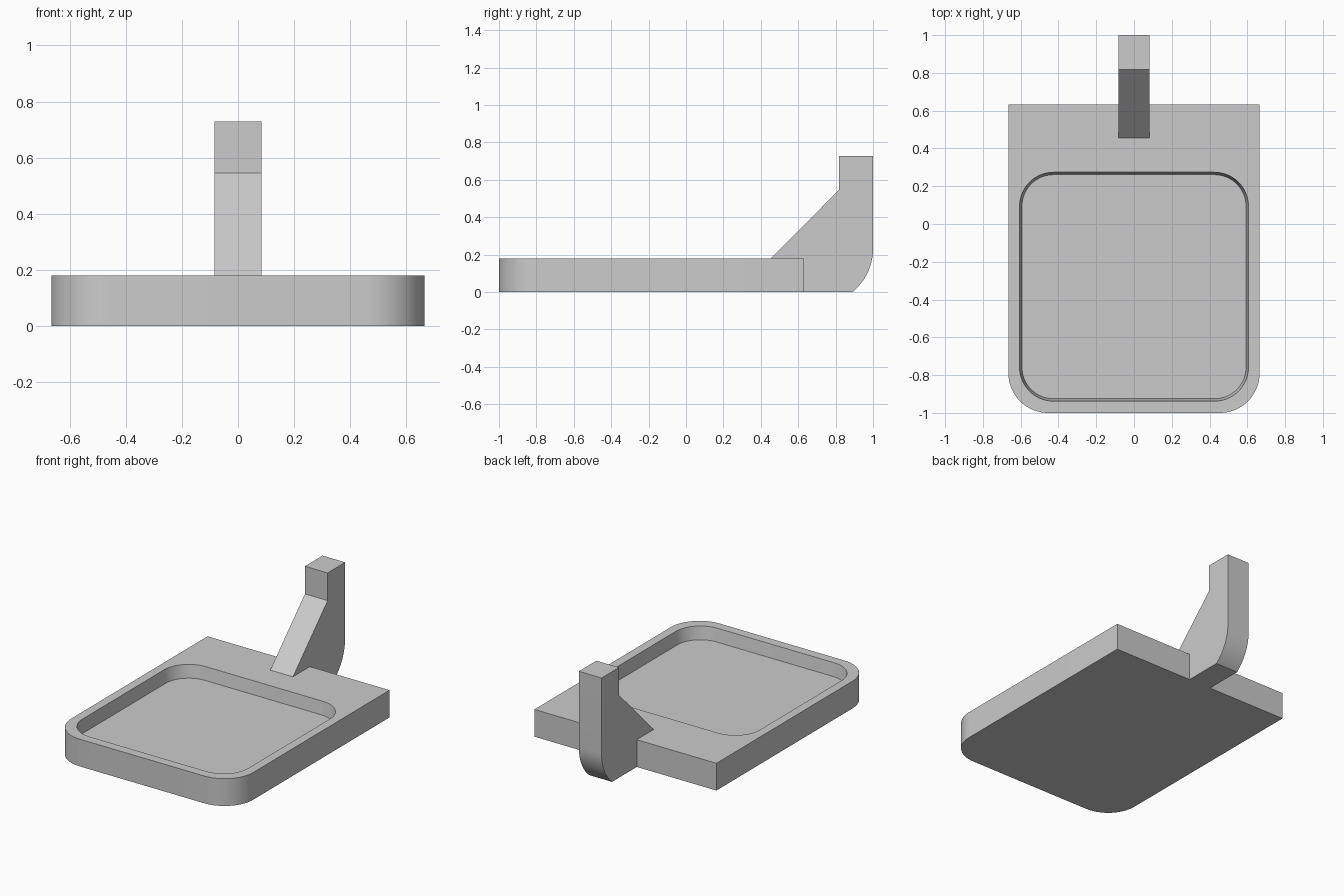
import bpy, bmesh
from math import sin, cos, pi, radians, asin

cube = bpy.data.objects.get("Cube")
if cube:
    bpy.data.objects.remove(cube, do_unlink=True)

GREY = (0.6, 0.6, 0.6, 1)
grey = bpy.data.materials.new("plain_grey")
grey.use_nodes = True
grey.diffuse_color = GREY
grey.node_tree.nodes["Principled BSDF"].inputs["Base Color"].default_value = GREY


def arc(cx, cy, r, start, end, steps=16):
    angles = [start + (end - start) * i / steps for i in range(steps + 1)]
    return [(cx + r * cos(a), cy + r * sin(a)) for a in angles]


def rounded_outline(half_x, y0, y1, front_r, back_r):
    """Counter-clockwise outline; a zero radius leaves a sharp corner."""
    points = []
    corners = [(1, 1, back_r), (-1, 1, back_r), (-1, -1, front_r), (1, -1, front_r)]
    for i, (sx, sy, r) in enumerate(corners):
        x, y = sx * half_x, y1 if sy > 0 else y0
        if r:
            points += arc(x - sx * r, y - sy * r, r, i * pi / 2, (i + 1) * pi / 2)
        else:
            points.append((x, y))
    return points


def finish(bm, name):
    bmesh.ops.recalc_face_normals(bm, faces=bm.faces)
    mesh = bpy.data.meshes.new(name)
    bm.to_mesh(mesh)
    bm.free()
    mesh.materials.append(grey)
    obj = bpy.data.objects.new(name, mesh)
    bpy.context.collection.objects.link(obj)
    bpy.ops.object.select_all(action="DESELECT")
    obj.select_set(True)
    bpy.context.view_layer.objects.active = obj
    bpy.ops.object.shade_smooth_by_angle(angle=radians(30))


def skin(bm, low, high):
    """Wall of quads between two matching loops."""
    n = len(low)
    for i in range(n):
        j = (i + 1) % n
        bm.faces.new((low[i], low[j], high[j], high[i]))


# Tray: rounded front corners, square back, shallow drafted recess
HEIGHT, DEPTH, DRAFT = 0.18, 0.085, 0.013
outer = rounded_outline(0.665, -1, 0.632, 0.21, 0)
rim = rounded_outline(0.606, -0.938, 0.274, 0.18, 0.18)
floor = rounded_outline(0.606 - DRAFT, -0.938 + DRAFT, 0.274 - DRAFT, 0.18 - DRAFT, 0.18 - DRAFT)

bm = bmesh.new()
loops = [[bm.verts.new((x, y, z)) for x, y in outline]
         for outline, z in ((outer, 0), (outer, HEIGHT), (rim, HEIGHT), (floor, HEIGHT - DEPTH))]
skin(bm, loops[0], loops[1])
skin(bm, loops[3], loops[2])
bm.faces.new(loops[0])
bm.faces.new(loops[3])
top_edges = [bm.edges.get((loop[i - 1], loop[i])) for loop in loops[1:3] for i in range(len(loop))]
bmesh.ops.triangle_fill(bm, edges=top_edges, use_beauty=True, normal=(0, 0, 1))
finish(bm, "tray")

# Back bracket: side profile with a sloped brace and a curved heel
R, BEND = 0.295, 0.23
profile = [(0.632, 0), (0.632, HEIGHT), (0.455, HEIGHT), (0.817, 0.545), (0.817, 0.728), (1, 0.728)]
profile += arc(1 - R, BEND, R, 0, -asin(BEND / R), 12)
bm = bmesh.new()
sides = [[bm.verts.new((x, y, z)) for y, z in profile] for x in (-0.083, 0.083)]
skin(bm, *sides)
for side in sides:
    bm.faces.new(side)
finish(bm, "back_bracket")
